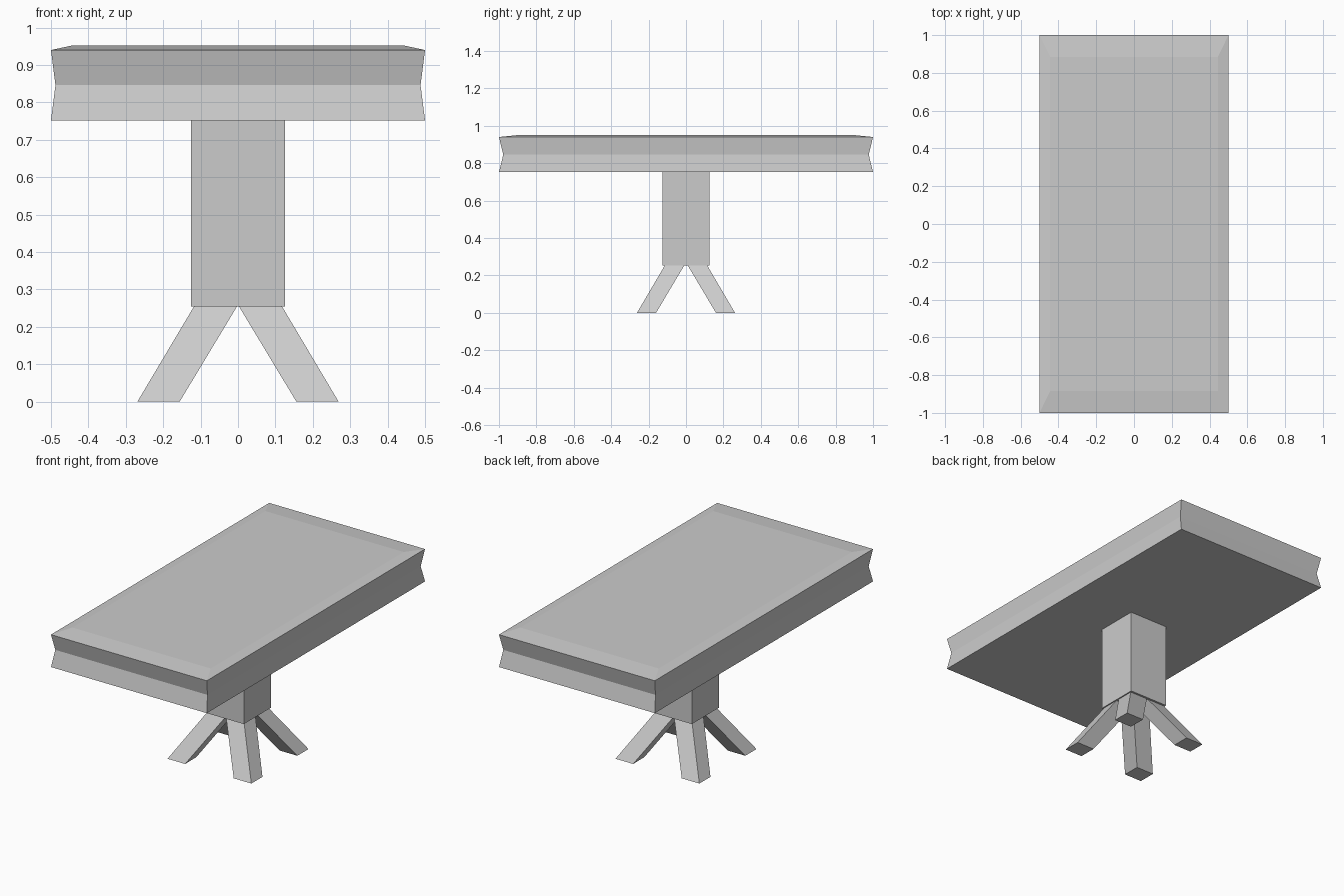
import bpy, bmesh

if "Cube" in bpy.data.objects:
    bpy.data.objects.remove(bpy.data.objects["Cube"])


def loft(name, rings):
    """Closed rectangular loft; each ring is (x0, x1, y0, y1, z)."""
    bm = bmesh.new()
    loops = [[bm.verts.new(p) for p in ((x0, y0, z), (x1, y0, z), (x1, y1, z), (x0, y1, z))]
             for x0, x1, y0, y1, z in rings]
    for a, b in zip(loops, loops[1:]):
        for i in range(4):
            j = (i + 1) % 4
            bm.faces.new((a[i], a[j], b[j], b[i]))
    bm.faces.new(loops[0][::-1])
    bm.faces.new(loops[-1])
    bmesh.ops.recalc_face_normals(bm, faces=bm.faces)
    mesh = bpy.data.meshes.new(name)
    bm.to_mesh(mesh)
    bm.free()
    obj = bpy.data.objects.new(name, mesh)
    bpy.context.collection.objects.link(obj)
    return obj


def centred(x, y, z):
    return (-x, x, -y, y, z)


# Table top: pinched edge and shallow bevelled upper surface
loft("table_top", [centred(0.5, 1.0, 0.752), centred(0.488, 0.977, 0.846),
                   centred(0.5, 1.0, 0.94), centred(0.444, 0.884, 0.952)])

# Square central column
loft("column", [centred(0.125, 0.125, 0.254), centred(0.125, 0.125, 0.752)])

# Four splayed feet: one slanted leg mirrored across both axes
legs = loft("splayed_legs", [(0.156, 0.269, 0.16, 0.262, 0.0),
                             (0.003, 0.118, 0.009, 0.113, 0.254)])
mirror = legs.modifiers.new("mirror", 'MIRROR')
mirror.use_axis = (True, True, False)
mirror.use_mirror_merge = False
